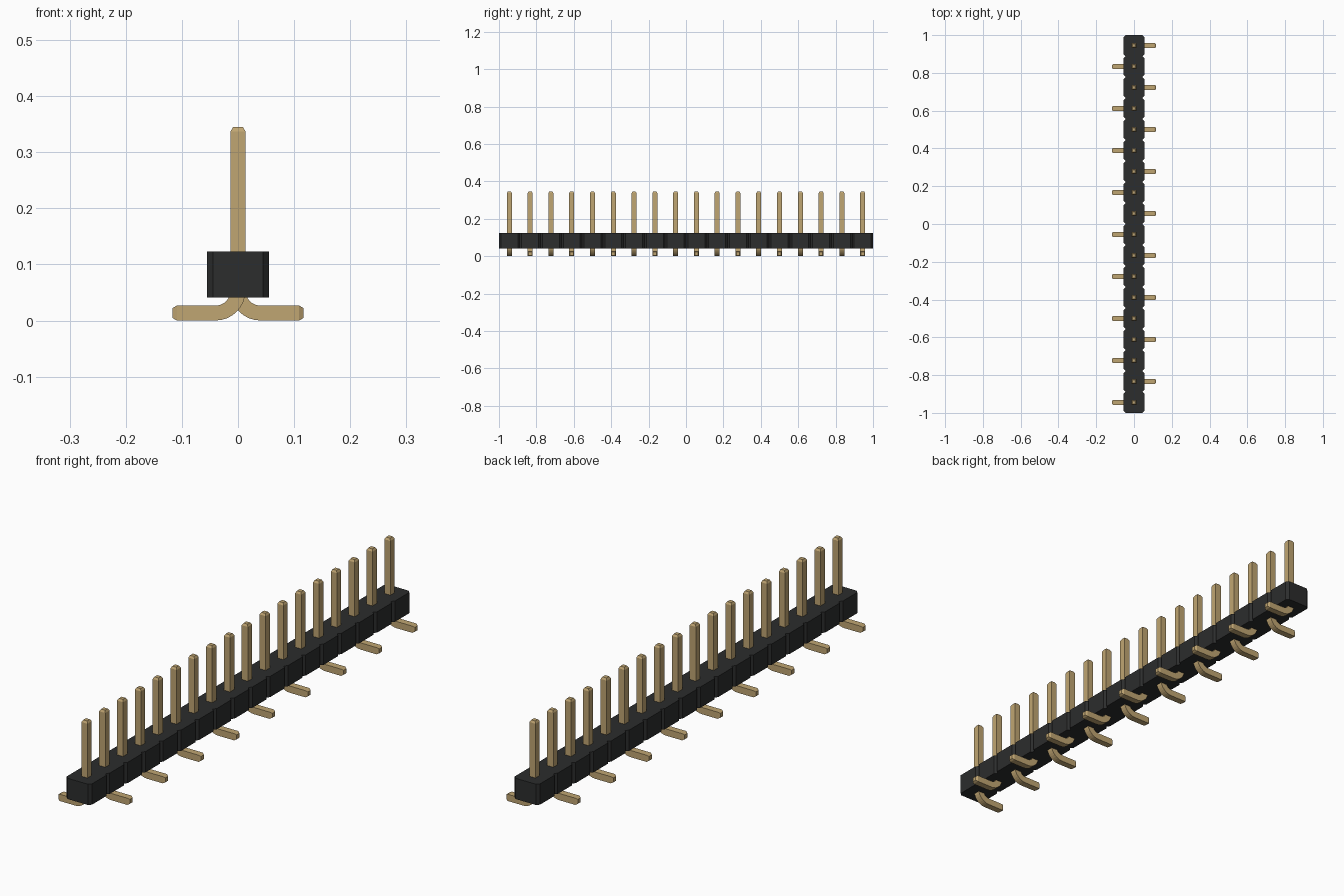
import bpy
import bmesh
from math import sin, cos, pi
from mathutils import Vector

if "Cube" in bpy.data.objects:
    bpy.data.objects.remove(bpy.data.objects["Cube"], do_unlink=True)

COUNT = 18
PITCH = 2 / COUNT
HALF = 0.0133            # half thickness of a pin
TOP, TOE = 0.345, 0.117  # pin tip height, foot reach
TAPER = 0.008
BEND = 0.04              # centreline bend radius
BODY_W, BODY_LOW, BODY_HIGH, CHAMFER = 0.055, 0.041, 0.123, 0.0105


def material(name, color):
    mat = bpy.data.materials.new(name)
    mat.use_nodes = True
    mat.diffuse_color = color
    bsdf = mat.node_tree.nodes["Principled BSDF"]
    bsdf.inputs["Base Color"].default_value = color
    bsdf.inputs["Roughness"].default_value = 0.5
    return mat


def finish(bm, name, mat):
    bmesh.ops.recalc_face_normals(bm, faces=bm.faces)
    mesh = bpy.data.meshes.new(name)
    bm.to_mesh(mesh)
    bm.free()
    mesh.materials.append(mat)
    obj = bpy.data.objects.new(name, mesh)
    bpy.context.scene.collection.objects.link(obj)
    return obj


gold = material("brass gold", (0.53, 0.38, 0.17, 1))
black = material("black plastic", (0.025, 0.026, 0.026, 1))


# Housing: notched outline, one chamfered cell per pin, extruded upward
def housing():
    side = []
    for i in range(COUNT):
        low = -1 + i * PITCH
        high = low + PITCH
        inner = BODY_W - CHAMFER
        if i == 0:
            side.append((inner, low))
        side += [(BODY_W, low + CHAMFER), (BODY_W, high - CHAMFER), (inner, high)]
    outline = side + [(-x, y) for x, y in reversed(side)]
    bm = bmesh.new()
    base = bm.faces.new([bm.verts.new((x, y, BODY_LOW)) for x, y in outline])
    grown = bmesh.ops.extrude_face_region(bm, geom=[base], use_keep_orig=True)
    moved = [v for v in grown["geom"] if isinstance(v, bmesh.types.BMVert)]
    bmesh.ops.translate(bm, verts=moved, vec=(0, 0, BODY_HIGH - BODY_LOW))
    return finish(bm, "housing", black)


# Pin: square section swept down the post, round the bend and along the foot
def pin(name, y, way):
    stations = [(0, TOP, 0, 0.65), (0, TOP - TAPER, 0, 1)]
    for i in range(9):
        a = i / 8 * pi / 2
        stations.append((BEND * (1 - cos(a)), HALF + BEND * (1 - sin(a)), a, 1))
    stations += [(TOE - TAPER, HALF, pi / 2, 1), (TOE, HALF, pi / 2, 0.65)]
    bm = bmesh.new()
    rings = []
    for x, z, a, scale in stations:
        across = Vector((cos(a), 0, sin(a))) * HALF * scale
        deep = Vector((0, HALF * scale, 0))
        corners = [across + deep, across - deep, -across - deep, -across + deep]
        ring = []
        for c in corners:
            p = Vector((x, y, z)) + c
            ring.append(bm.verts.new((p.x * way, p.y, p.z)))
        rings.append(ring)
    for r, s in zip(rings, rings[1:]):
        for k in range(4):
            n = (k + 1) % 4
            bm.faces.new((r[k], r[n], s[n], s[k]))
    bm.faces.new(rings[0])
    bm.faces.new(rings[-1])
    return finish(bm, name, gold)


housing()
for i in range(COUNT):
    pin(f"pin_{i + 1}", -1 + (i + 0.5) * PITCH, 1 if i % 2 else -1)
